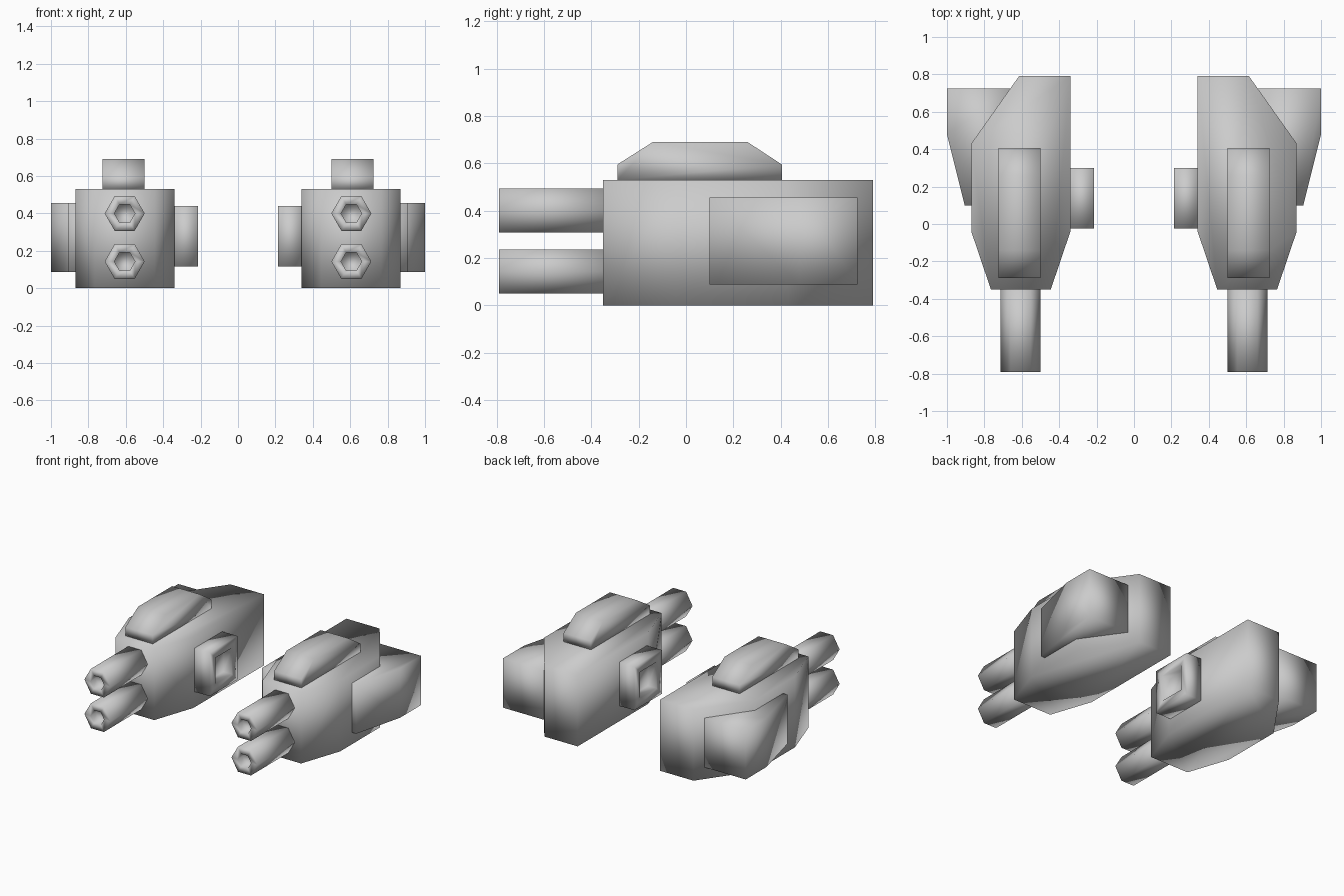
import bpy, bmesh, math
from mathutils import Vector

cube = bpy.data.objects.get("Cube")
if cube:
    bpy.data.objects.remove(cube, do_unlink=True)

grey = bpy.data.materials.new("plain_grey")
grey.use_nodes = True
COLOUR = (0.6, 0.6, 0.6, 1)
grey.diffuse_color = COLOUR
grey.node_tree.nodes["Principled BSDF"].inputs["Base Color"].default_value = COLOUR


def prism(name, side, axis, profile, lo, hi, rim=0, depth=0):
    """Extrude a profile along an axis; rim and depth sink a recess in the low cap."""
    bm = bmesh.new()

    def ring(level):
        verts = []
        for a, b in profile:
            co = [a, b]
            co.insert(axis, level)
            verts.append(bm.verts.new((co[0] * side, co[1], co[2])))
        return verts

    start, end = ring(lo), ring(hi)
    cap = bm.faces.new(start)
    bm.faces.new(end[::-1])
    n = len(profile)
    for i in range(n):
        j = (i + 1) % n
        bm.faces.new((start[i], end[i], end[j], start[j]))
    bmesh.ops.recalc_face_normals(bm, faces=bm.faces)
    if depth:
        bm.normal_update()
        inward = -cap.normal.copy()
        bmesh.ops.inset_region(bm, faces=[cap], thickness=rim, use_even_offset=True)
        floor = bmesh.ops.extrude_discrete_faces(bm, faces=[cap])["faces"][0]
        bmesh.ops.translate(bm, verts=floor.verts, vec=inward * depth)
    for face in bm.faces:
        face.smooth = True
    mesh = bpy.data.meshes.new(name)
    bm.to_mesh(mesh)
    bm.free()
    mesh.materials.append(grey)
    obj = bpy.data.objects.new(name, mesh)
    bpy.context.collection.objects.link(obj)
    return obj


def rect(a0, a1, b0, b1):
    return [(a0, b0), (a1, b0), (a1, b1), (a0, b1)]


def hexagon(cx, cz, r):
    return [(cx + r * math.cos(math.pi * k / 3), cz + r * math.sin(math.pi * k / 3))
            for k in range(6)]


X, Y, Z = 0, 1, 2
hull = [(0.445, -0.35), (0.765, -0.35), (0.87, -0.04), (0.87, 0.43),
        (0.615, 0.79), (0.34, 0.79), (0.34, -0.04)]
pod = [(0.66, 0.725), (1.0, 0.725), (1.0, 0.48), (0.905, 0.1), (0.66, 0.1)]
hump = [(-0.29, 0.53), (0.405, 0.53), (0.405, 0.595), (0.26, 0.69),
        (-0.14, 0.69), (-0.29, 0.595)]

for label, side in (("left", 1), ("right", -1)):
    # Housing, top hump and outer rear pod
    prism(label + "_housing", side, Z, hull, 0, 0.53)
    prism(label + "_top_hump", side, X, hump, 0.5, 0.725)
    prism(label + "_side_pod", side, Z, pod, 0.087, 0.455)
    # Square socket on the inner side
    prism(label + "_socket", side, X, rect(-0.025, 0.3, 0.115, 0.44), 0.215, 0.345,
          rim=0.065, depth=0.07)
    # Pair of hollow hexagonal barrels
    for level, z in (("lower", 0.143), ("upper", 0.4)):
        prism(f"{label}_{level}_barrel", side, Y, hexagon(0.606, z, 0.107), -0.79, -0.345,
              rim=0.045, depth=0.06)
